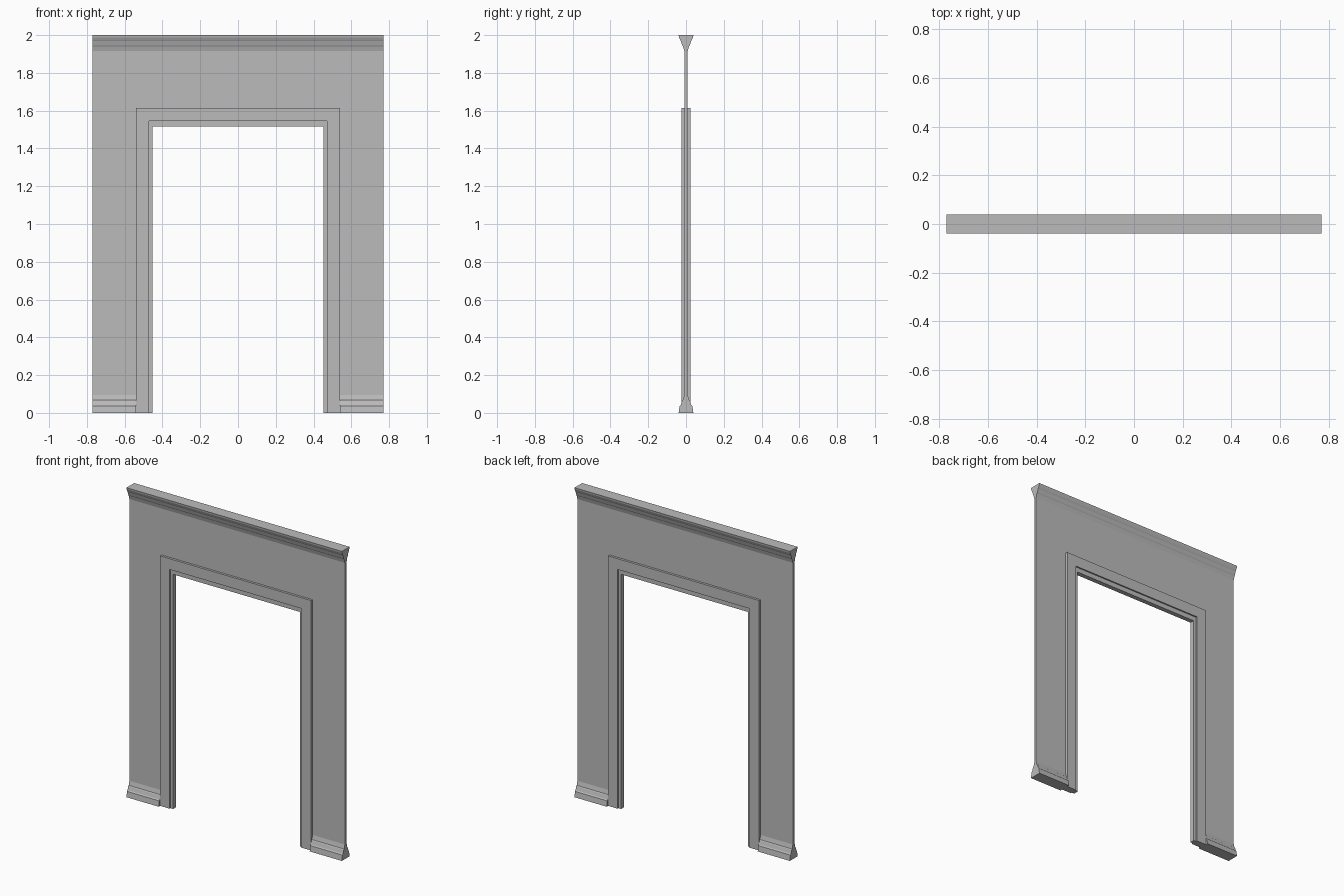
import bpy
import bmesh
from mathutils import Vector

cube = bpy.data.objects.get("Cube")
if cube:
    bpy.data.objects.remove(cube, do_unlink=True)

# Single plaster grey
grey = bpy.data.materials.new("plaster_grey")
grey.use_nodes = True
colour = (0.5, 0.5, 0.5, 1)
grey.diffuse_color = colour
grey.node_tree.nodes["Principled BSDF"].inputs["Base Color"].default_value = colour

HALF_W = 0.77
CASING_OUT, CASING_IN = 0.54, 0.472
WALL_LOW, WALL_HIGH = 0.095, 1.915


def extrude(name, points, offset):
    """Solid made by sweeping a flat outline along an offset."""
    bm = bmesh.new()
    face = bm.faces.new([bm.verts.new(p) for p in points])
    result = bmesh.ops.extrude_face_region(bm, geom=[face], use_keep_orig=True)
    moved = [v for v in result["geom"] if isinstance(v, bmesh.types.BMVert)]
    bmesh.ops.translate(bm, verts=moved, vec=Vector(offset))
    bmesh.ops.recalc_face_normals(bm, faces=bm.faces)
    mesh = bpy.data.meshes.new(name)
    bm.to_mesh(mesh)
    bm.free()
    mesh.materials.append(grey)
    obj = bpy.data.objects.new(name, mesh)
    bpy.context.collection.objects.link(obj)
    return obj


def portal(name, outer, top, inner, inner_top, half_depth, bottom=0):
    """Upside-down U around the doorway."""
    half = [(outer, bottom), (outer, top)]
    hole = [(inner, inner_top), (inner, bottom)]
    right = [(-x, z) for x, z in half]
    left = [(x, z) for x, z in reversed(half)]
    inside = [(x, z) for x, z in reversed(hole)] + [(-x, z) for x, z in hole]
    outline = right + left + inside
    return extrude(name, [(x, -half_depth, z) for x, z in outline],
                   (0, 2 * half_depth, 0))


def moulding(name, profile, x0, x1):
    """Double-sided moulding swept along x."""
    outline = profile + [(-y, z) for y, z in reversed(profile)]
    return extrude(name, [(x0, y, z) for y, z in outline], (x1 - x0, 0, 0))


# Wall panel, door casing and inner jamb
portal("wall", HALF_W, WALL_HIGH, 0.505, 1.58, 0.009, WALL_LOW)
portal("door_casing", CASING_OUT, 1.615, CASING_IN, 1.545, 0.024)
portal("door_jamb", 0.49, 1.56, 0.453, 1.515, 0.015)

# Crown moulding along the top
crown = [(0.039, 2), (0.037, 1.988), (0.030, 1.972), (0.027, 1.968),
         (0.020, 1.946), (0.016, 1.940), (0.009, WALL_HIGH)]
moulding("crown_moulding", crown, -HALF_W, HALF_W)

# Baseboards either side of the casing
base = [(0.039, 0), (0.034, 0.036), (0.028, 0.042),
        (0.021, 0.064), (0.016, 0.068), (0.009, WALL_LOW)]
moulding("left_baseboard", base, CASING_OUT, HALF_W)
moulding("right_baseboard", base, -HALF_W, -CASING_OUT)
